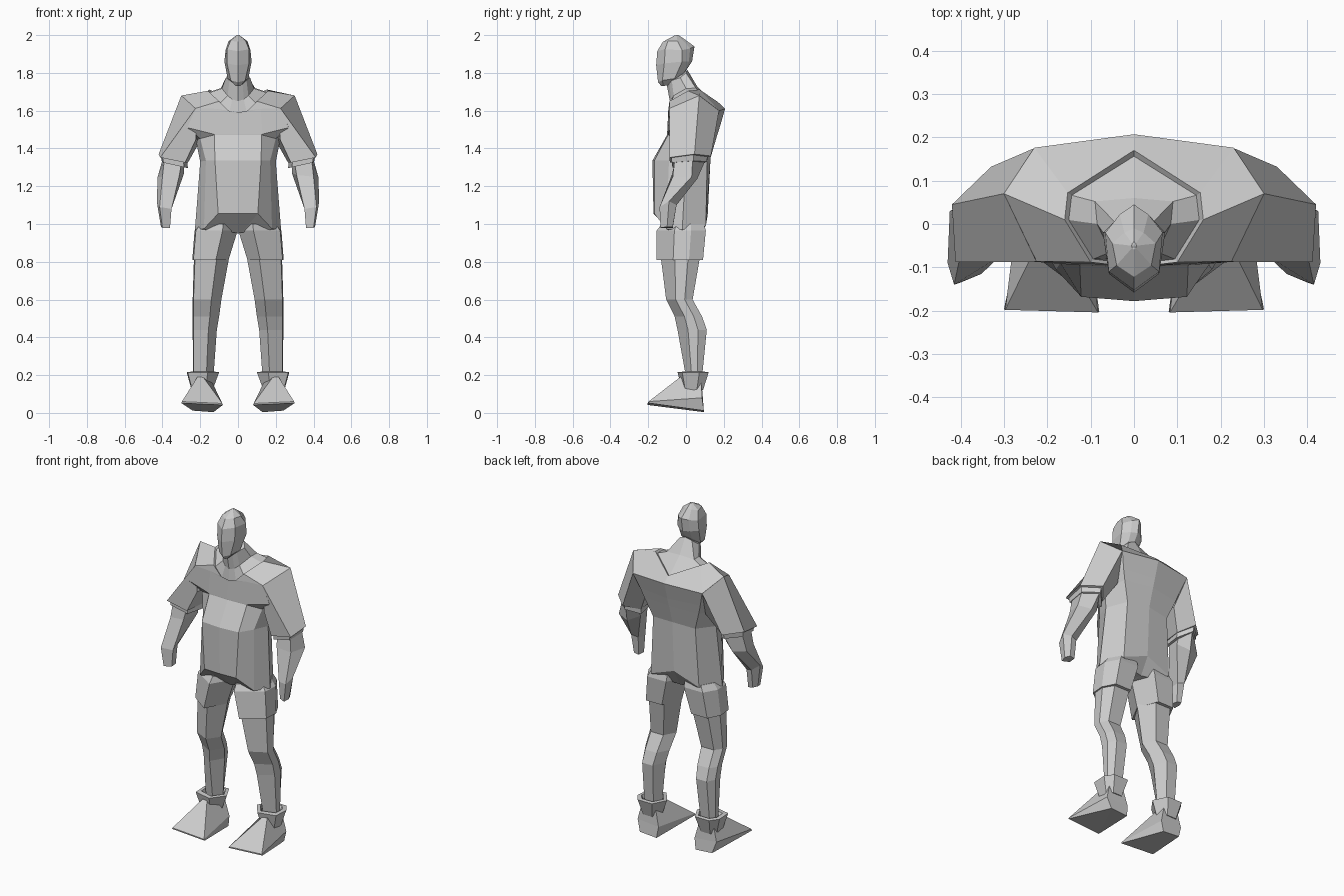
import bpy
import bmesh

grey = bpy.data.materials.new("light grey")
grey.diffuse_color = (0.6, 0.6, 0.6, 1)


def loft(name, rings, flip=False):
    """Skin a stack of closed rings and cap both ends."""
    bm = bmesh.new()
    s = -1 if flip else 1
    vs = [[bm.verts.new((s * x, y, z)) for x, y, z in r] for r in rings]
    n = len(vs[0])
    for a, b in zip(vs, vs[1:]):
        for i in range(n):
            j = (i + 1) % n
            bm.faces.new((a[i], a[j], b[j], b[i]))
    caps = [bm.faces.new(vs[0]), bm.faces.new(vs[-1])]
    bmesh.ops.triangulate(bm, faces=caps)
    bmesh.ops.recalc_face_normals(bm, faces=bm.faces)
    me = bpy.data.meshes.new(name)
    bm.to_mesh(me)
    bm.free()
    me.materials.append(grey)
    ob = bpy.data.objects.new(name, me)
    bpy.context.collection.objects.link(ob)
    return ob


def body(name, halves):
    """Each half ring runs from front centre to back centre; mirror it in x."""
    loft(name, [h + [(-x, y, z) for x, y, z in h[-2:0:-1]] for h in halves])


def pair(name, rings):
    """Make the left and right copy of a limb part."""
    loft("right_" + name, rings)
    loft("left_" + name, rings, True)


def hexa(x0, x1, y0, y1, z, slant=0.36):
    """Six-sided limb section with a ridge near the inner front."""
    w, d = x1 - x0, y1 - y0
    return [(x0, y0 + .5 * d, z), (x0 + .35 * w, y0, z), (x1 - .03 * w, y0 + slant * d, z),
            (x1, y0 + .7 * d, z), (x1 - .2 * w, y1, z), (x0 + .25 * w, y1, z)]


# shirt, from crotch to collar with a sunken neck opening
collar = [(0, -.095, 1.59), (.05, -.094, 1.6), (.1, -.088, 1.65),
          (.16, .01, 1.705), (.153, .072, 1.712), (0, .17, 1.645)]
inner = [(x * .94, y * .92, z - .01) for x, y, z in collar]
body("shirt", [
    [(0, -.07, .95), (.02, -.07, .955), (.15, -.08, .96), (.2, -.02, .96), (.1, .07, .96), (0, .06, .95)],
    [(0, -.172, 1.055), (.105, -.168, 1.055), (.18, -.105, .975), (.228, -.02, .97), (.16, .105, .99), (0, .115, 1.05)],
    [(0, -.178, 1.335), (.122, -.168, 1.335), (.17, -.09, 1.335), (.2, 0, 1.33), (.14, .112, 1.34), (0, .13, 1.35)],
    [(0, -.1, 1.472), (.125, -.095, 1.472), (.2, -.055, 1.452), (.222, .02, 1.44), (.18, .137, 1.45), (0, .162, 1.46)],
    [(0, -.1, 1.476), (.13, -.095, 1.476), (.268, -.084, 1.51), (.26, .05, 1.52), (.2, .15, 1.51), (0, .178, 1.51)],
    [(0, -.095, 1.58), (.12, -.092, 1.61), (.225, -.086, 1.612), (.3, .07, 1.68), (.23, .176, 1.6), (0, .207, 1.61)],
    collar, inner,
])

# neck, spreading into the collar
body("neck", [
    inner,
    [(0, -.085, 1.65), (.03, -.078, 1.66), (.055, -.065, 1.68), (.085, .0, 1.717), (.09, .052, 1.72), (0, .06, 1.727)],
    [(0, -.105, 1.75), (.025, -.09, 1.75), (.045, -.075, 1.76), (.064, -.03, 1.775), (.04, .0, 1.8), (0, .008, 1.815)],
])

# head with a central face ridge
body("head", [
    [(0, -.13, 1.73), (.012, -.12, 1.73), (.02, -.07, 1.74), (.01, -.03, 1.77), (0, -.02, 1.78)],
    [(0, -.148, 1.75), (.038, -.125, 1.76), (.055, -.06, 1.77), (.035, -.005, 1.81), (0, .005, 1.82)],
    [(0, -.158, 1.84), (.058, -.115, 1.85), (.072, -.02, 1.86), (.035, .015, 1.86), (0, .032, 1.86)],
    [(0, -.152, 1.915), (.058, -.11, 1.925), (.066, -.02, 1.92), (.033, .022, 1.93), (0, .045, 1.94)],
    [(0, -.122, 1.965), (.04, -.095, 1.97), (.05, -.045, 1.968), (.022, -.02, 1.975), (0, -.01, 1.98)],
    [(0, -.06, 1.998), (.004, -.055, 1.998), (.006, -.05, 2), (.004, -.045, 2), (0, -.04, 2)],
])

# short sleeves: straight from shoulder to elbow
pair("sleeve", [
    [(.225, -.087, 1.612), (.3, .07, 1.68), (.23, .175, 1.6), (.2, .1, 1.44), (.222, -.07, 1.45)],
    [(.412, -.088, 1.352), (.42, .045, 1.37), (.33, .132, 1.36), (.265, .05, 1.325), (.28, -.085, 1.325)],
])
pair("sleeve_cuff", [
    [(.4, -.078, 1.36), (.41, .04, 1.375), (.33, .115, 1.365), (.27, .045, 1.34), (.29, -.072, 1.34)],
    [(.395, -.075, 1.325), (.405, .04, 1.335), (.33, .11, 1.33), (.265, .045, 1.295), (.285, -.072, 1.3)],
])

# forearm and hand
pair("forearm", [
    [(.39, -.06, 1.34), (.4, .035, 1.34), (.33, .1, 1.33), (.285, .04, 1.32), (.3, -.06, 1.32)],
    [(.40, -.07, 1.25), (.425, .03, 1.25), (.35, .06, 1.24), (.285, .025, 1.27), (.31, -.075, 1.26)],
    [(.415, -.14, 1.09), (.43, -.09, 1.12), (.4, -.05, 1.1), (.36, -.06, 1.09), (.352, -.115, 1.08)],
    [(.4, -.135, .98), (.408, -.1, .985), (.395, -.07, .985), (.365, -.07, .98), (.36, -.115, .98)],
])

# shorts
pair("shorts_leg", [
    hexa(.01, .205, -.13, .095, 1.0),
    hexa(.002, .23, -.155, .105, .965),
    hexa(.05, .242, -.157, .09, .81),
])

# bare legs
pair("leg", [
    hexa(.04, .232, -.138, .08, .86),
    hexa(.088, .24, -.105, .035, .6),
    hexa(.1, .24, -.06, .085, .51),
    hexa(.112, .24, -.045, .11, .44),
    hexa(.13, .238, .0, .085, .19),
])

# shoe collar: flared ring around the ankle
pair("shoe_collar", [
    hexa(.135, .245, -.02, .09, .12, slant=.15),
    hexa(.1, .272, -.045, .12, .215, slant=.15),
    hexa(.12, .25, -.02, .1, .218, slant=.2),
    hexa(.13, .24, .0, .085, .19, slant=.2),
])

# wedge shoe: wide toe edge, narrow heel, ridge up to the ankle
pair("shoe", [
    [(.13, .095, .004), (.24, .095, .012), (.3, -.197, .052), (.08, -.203, .042)],
    [(.12, .09, .07), (.262, .085, .08), (.297, -.198, .06), (.083, -.204, .05)],
    [(.15, .08, .19), (.235, .08, .19), (.215, -.03, .19), (.185, -.03, .19)],
])
